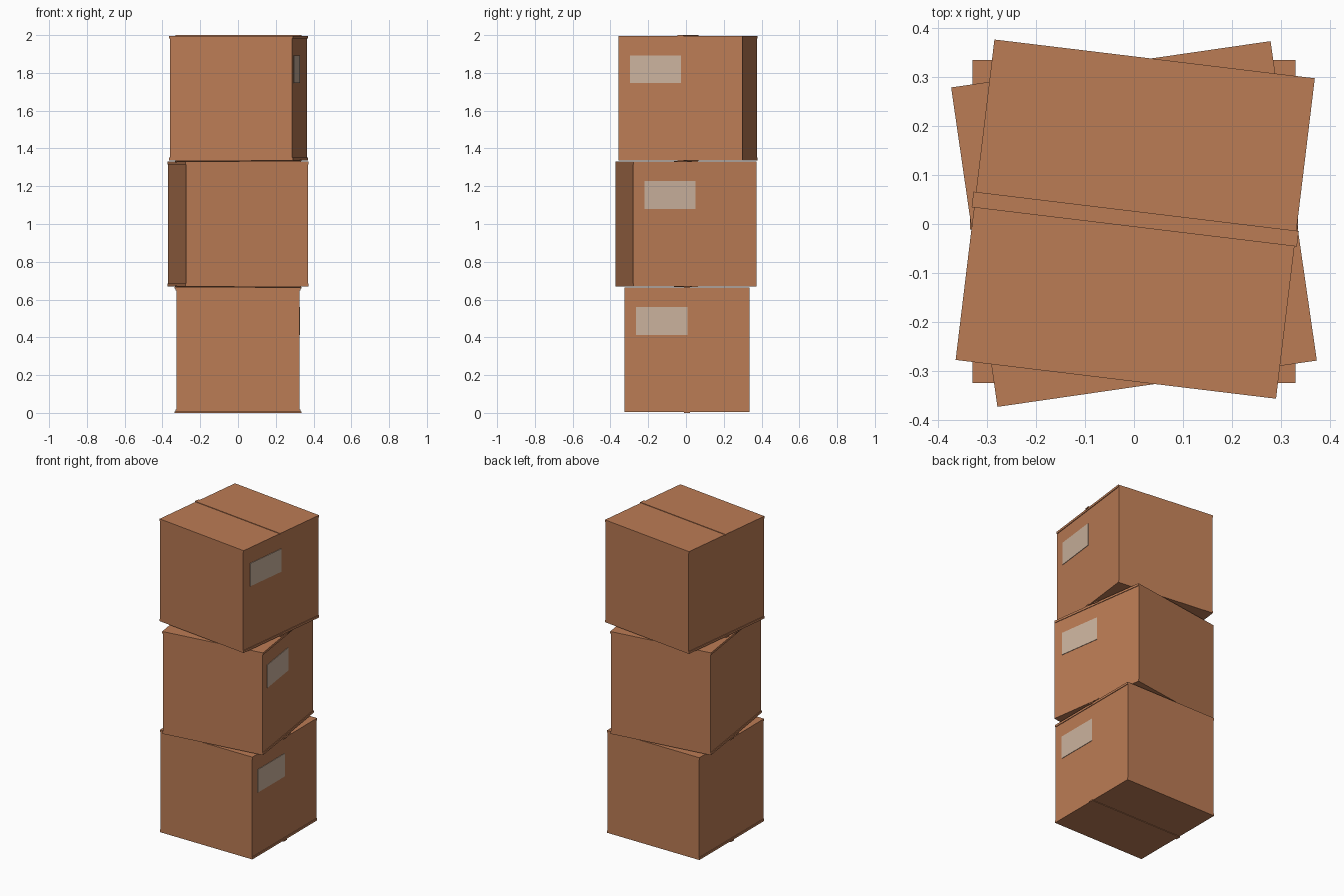
import bpy, bmesh, math
from mathutils import Matrix

if "Cube" in bpy.data.objects:
    bpy.data.objects.remove(bpy.data.objects["Cube"])


def material(name, rgb):
    m = bpy.data.materials.new(name)
    m.diffuse_color = (*rgb, 1)
    m.use_nodes = True
    m.node_tree.nodes["Principled BSDF"].inputs["Base Color"].default_value = m.diffuse_color
    return m


CARD = material("cardboard brown", (0.50, 0.20, 0.09))
LABEL = material("label beige", (0.60, 0.45, 0.34))


def block(name, lo, hi, mat, frame):
    """Axis-aligned block lo..hi placed in the frame of one carton."""
    bm = bmesh.new()
    bmesh.ops.create_cube(bm, size=1)
    for v in bm.verts:
        v.co = [(a + b) / 2 + c * (b - a) for a, b, c in zip(lo, hi, v.co)]
    me = bpy.data.meshes.new(name)
    bm.to_mesh(me)
    bm.free()
    me.materials.append(mat)
    ob = bpy.data.objects.new(name, me)
    ob.matrix_world = frame
    bpy.context.collection.objects.link(ob)
    return ob


H = 2 / 3        # stacking pitch
T = 0.0035       # tape thickness
W = 0.33         # half width
LIP = 0.014      # flap edge height


def carton(name, x, y, level, angle):
    f = Matrix.Translation((x, y, level * H)) @ Matrix.Rotation(math.radians(angle), 4, 'Z')
    # walls
    block(name + "_walls", (-W + 0.004, -W, T + LIP), (W - 0.004, W, H - T - LIP), CARD, f)
    # closing flaps, standing slightly proud of the side walls, and tape over the seam
    for side, z0, z1, t0, t1 in (("bottom", T, T + LIP, 0, T + 0.004),
                                 ("top", H - T - LIP, H - T, H - T - 0.004, H)):
        block(f"{name}_{side}_flaps", (-W, -W, z0), (W, W, z1), CARD, f)
        block(f"{name}_{side}_tape", (-W - 0.005, -0.016, t0), (W + 0.005, 0.016, t1), CARD, f)
    # shipping label on the right side
    block(name + "_label", (W - 0.006, -0.27, 0.412), (W - 0.001, 0.003, 0.56), LABEL, f)


carton("lower_box", 0, 0.005, 0, 0)
carton("middle_box", 0, 0, 1, 8.25)
carton("upper_box", 0.0025, 0.01, 2, -6.9)
